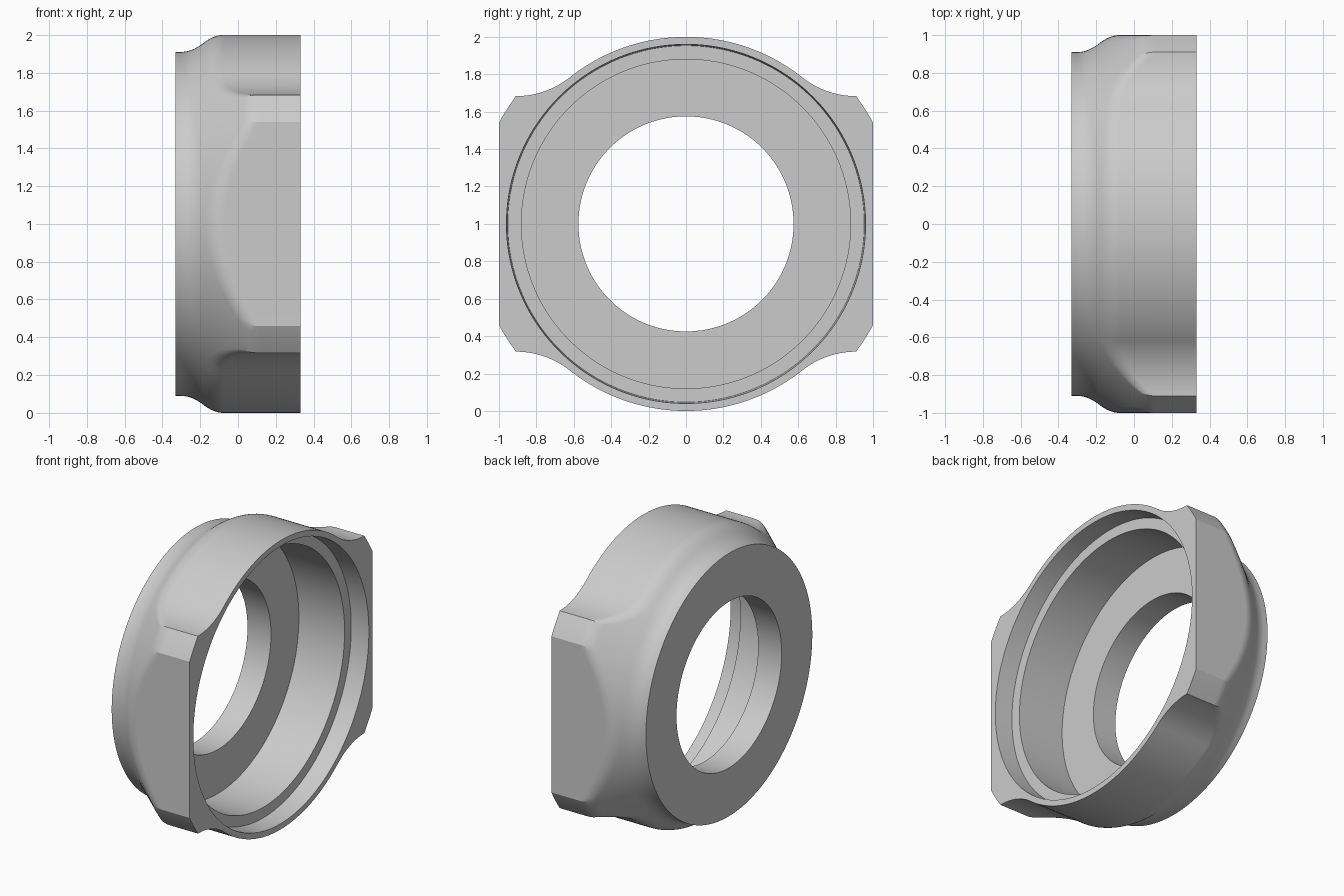
import bpy, bmesh
from math import atan2, cos, sin, hypot, pi, radians, tan

cube = bpy.data.objects.get("Cube")
if cube:
    bpy.data.objects.remove(cube, do_unlink=True)

HALF = 0.33          # half the depth along x
CORNER_R = 1.137     # radius of the corner lands
SLOPE = 0.74         # flare of the shoulder cone
FILLET = 0.05        # half width of the rounded shoulder


def arc(cx, cy, r, a0, a1, n):
    """Points on an arc, leaving out the last one."""
    return [(cx + r * cos(a0 + (a1 - a0) * i / n),
             cy + r * sin(a0 + (a1 - a0) * i / n)) for i in range(n)]


def bezier(p0, p1, p2, n):
    """Points on a quadratic curve, both ends included."""
    pts = []
    for i in range(n + 1):
        t = i / n
        pts.append(tuple((1 - t) ** 2 * a + 2 * t * (1 - t) * b + t * t * c
                         for a, b, c in zip(p0, p1, p2)))
    return pts


# Quarter outline: side flat, corner land, concave blend, round crown
blend_y, blend_z, blend_r = 0.91, 1.148, 0.465
flat_end = atan2(0.54, 1.0)
land_end = atan2(blend_z - blend_r, blend_y)
crown_start = atan2(blend_z, blend_y)
quarter = [(1.0, tan(flat_end * i / 24)) for i in range(24)]
quarter += arc(0, 0, CORNER_R, flat_end, land_end, 6)
quarter += arc(blend_y, blend_z, blend_r, -pi / 2, crown_start - pi, 14)
quarter += arc(0, 0, 1.0, crown_start, pi / 2, 28)
quarter.append((0.0, 1.0))

# Mirror the quarter into the full outline
half = quarter + [(-y, z) for y, z in reversed(quarter[:-1])]
outline = half + [(y, -z) for y, z in reversed(half[1:-1])]

# Neck curve, and the stepped bore from the open end to the back
neck = [(-HALF, 0.91)] + bezier((-0.30, 0.91), (-0.247, 0.91), (-0.19, 0.952), 8)
bore = [(HALF, 0.96), (0.2, 0.953), (0.2, 0.88),
        (-0.15, 0.88), (-0.15, 0.575), (-HALF, 0.575)]


def section(radius):
    """Closed section at one angle, as (x, radius) pairs."""
    xc = 0.06 + (radius - CORNER_R) / SLOPE
    shoulder = bezier((xc - FILLET, radius - FILLET * SLOPE), (xc, radius),
                      (xc + FILLET, radius), 7)
    return neck + shoulder + [(HALF, radius)] + bore


bm = bmesh.new()
columns = []
for y, z in outline:
    radius = hypot(y, z)
    columns.append([bm.verts.new((x, r * y / radius, 1 + r * z / radius))
                    for x, r in section(radius)])
for i, col in enumerate(columns):
    nxt = columns[(i + 1) % len(columns)]
    for j in range(len(col)):
        k = (j + 1) % len(col)
        bm.faces.new((col[j], nxt[j], nxt[k], col[k]))
bmesh.ops.recalc_face_normals(bm, faces=bm.faces)

mesh = bpy.data.meshes.new("threaded_collar")
bm.to_mesh(mesh)
bm.free()
collar = bpy.data.objects.new("collar_housing", mesh)
bpy.context.collection.objects.link(collar)

# Plain grey material
grey = bpy.data.materials.new("light_grey")
grey.use_nodes = True
colour = (0.6, 0.6, 0.6, 1.0)
grey.diffuse_color = colour
grey.node_tree.nodes["Principled BSDF"].inputs["Base Color"].default_value = colour
mesh.materials.append(grey)

# Smooth curves with crisp edges
bpy.ops.object.select_all(action="DESELECT")
collar.select_set(True)
bpy.context.view_layer.objects.active = collar
bpy.ops.object.shade_smooth_by_angle(angle=radians(20))
weighted = collar.modifiers.new("weighted_normals", "WEIGHTED_NORMAL")
weighted.keep_sharp = True
